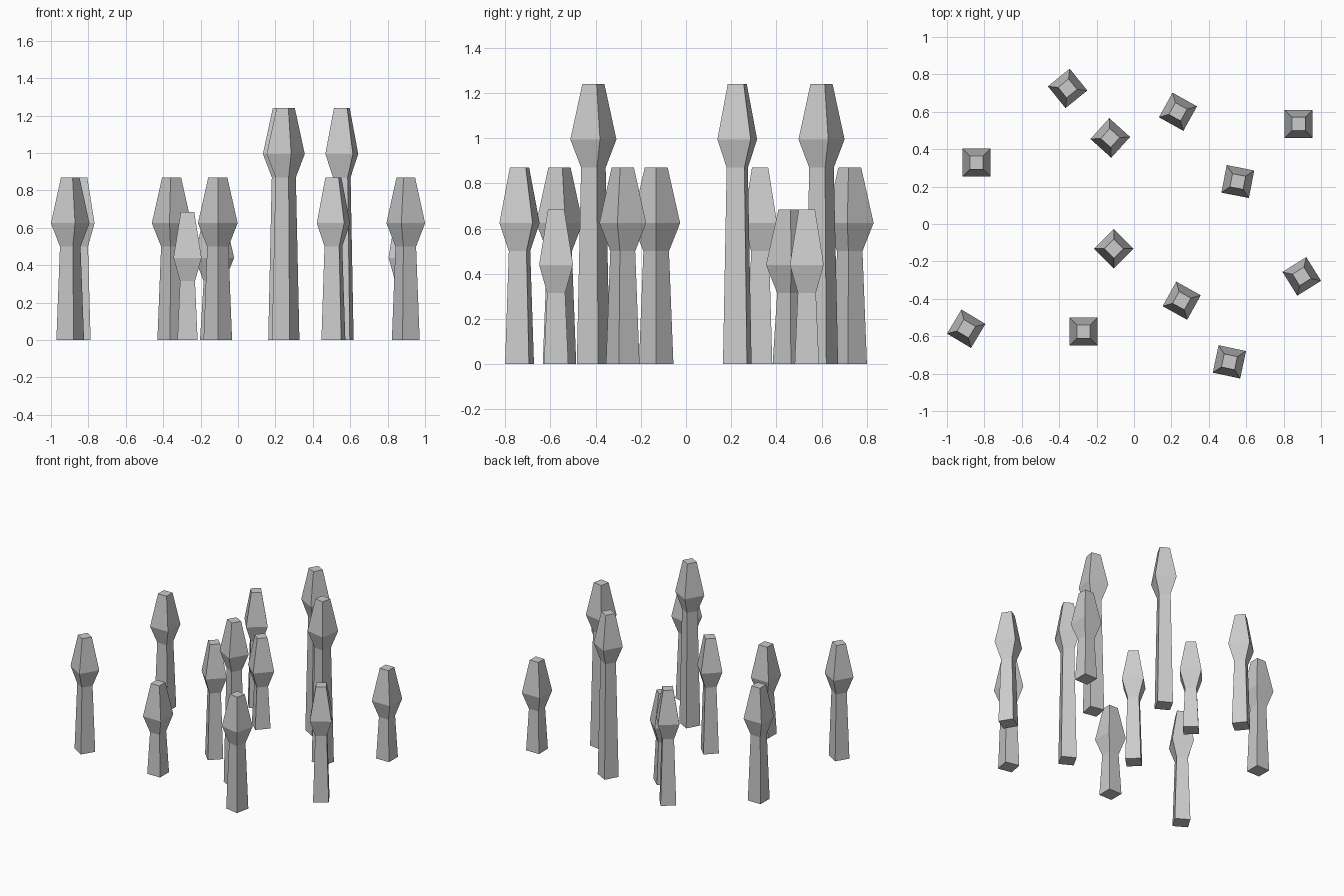
import bpy
import bmesh
import math

if "Cube" in bpy.data.objects:
    bpy.data.objects.remove(bpy.data.objects["Cube"])

SHORT, MEDIUM, TALL = 0.685, 0.87, 1.24


def tree_mesh(name, height):
    """Square-section tree: tapering trunk, flared crown, flat tip."""
    profile = [(0.054, 0.0), (0.040, height - 0.37),
               (0.075, height - 0.245), (0.036, height)]
    bm = bmesh.new()
    rings = [[bm.verts.new((sx * r, sy * r, z))
              for sx, sy in ((-1, -1), (1, -1), (1, 1), (-1, 1))]
             for r, z in profile]
    for low, high in zip(rings, rings[1:]):
        for i in range(4):
            j = (i + 1) % 4
            bm.faces.new((low[i], low[j], high[j], high[i]))
    bm.faces.new(rings[0][::-1])
    bm.faces.new(rings[-1])
    mesh = bpy.data.meshes.new(name)
    bm.to_mesh(mesh)
    bm.free()
    return mesh


# Each tree: x, y, turn in degrees
groves = {
    ("short_tree", SHORT): [
        (-0.127, 0.46, 48), (0.88, 0.535, 0), (-0.27, -0.575, 0)],
    ("medium_tree", MEDIUM): [
        (-0.355, 0.725, 39), (-0.842, 0.328, 0), (-0.108, -0.132, 45),
        (0.897, -0.28, 32), (-0.897, -0.56, -31), (0.51, -0.737, -12)],
    ("tall_tree", TALL): [
        (0.235, 0.60, -29), (0.555, 0.227, -11), (0.255, -0.41, -29)],
}

for (name, height), spots in groves.items():
    mesh = tree_mesh(name, height)
    for n, (x, y, turn) in enumerate(spots, 1):
        tree = bpy.data.objects.new(f"{name}_{n}", mesh)
        tree.location = (x, y, 0)
        tree.rotation_euler.z = math.radians(turn)
        bpy.context.collection.objects.link(tree)
